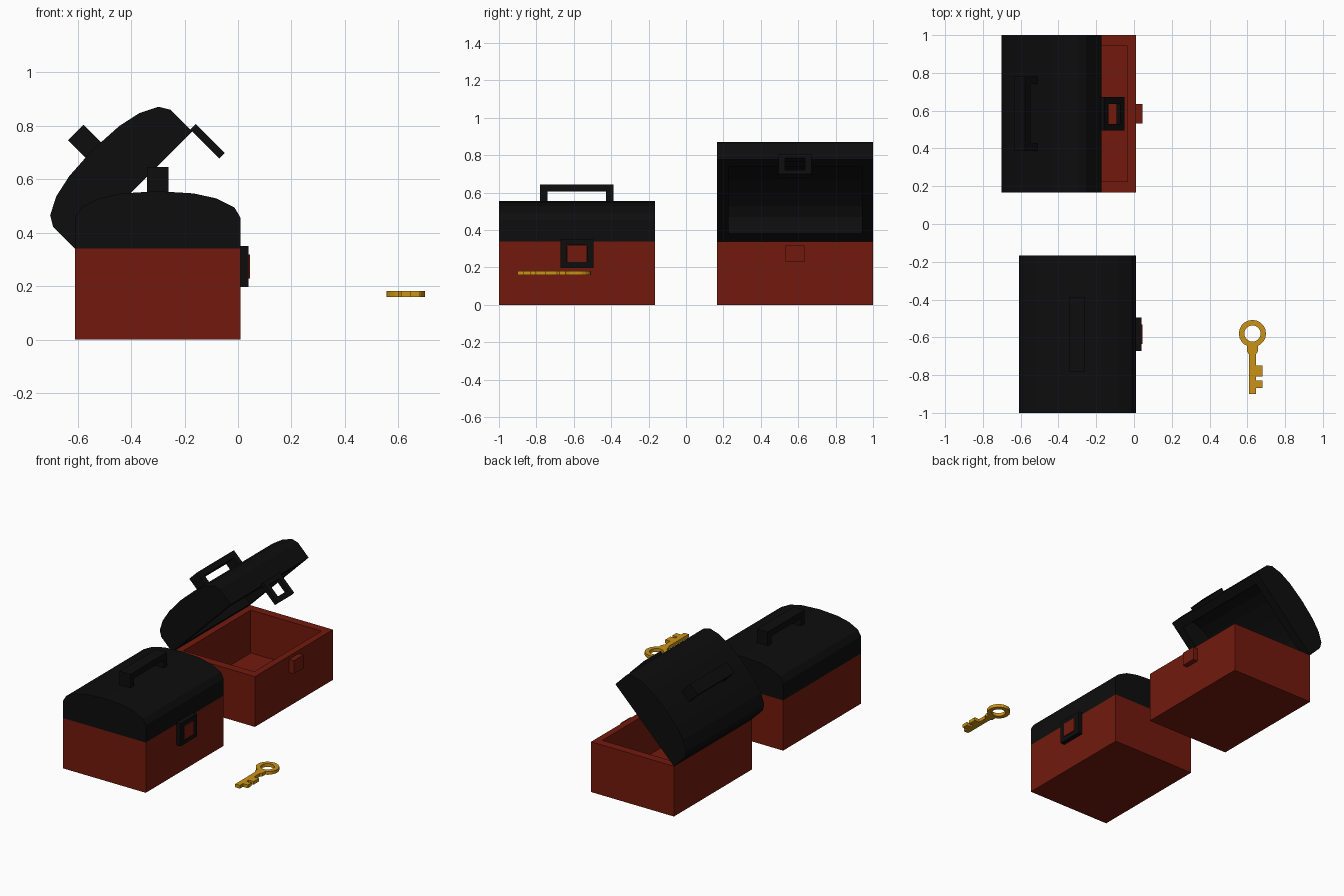
import bpy, bmesh, math
from mathutils import Matrix, Vector

if "Cube" in bpy.data.objects:
    bpy.data.objects.remove(bpy.data.objects["Cube"])


def material(name, rgb):
    m = bpy.data.materials.new(name)
    m.diffuse_color = (*rgb, 1)
    m.use_nodes = True
    m.node_tree.nodes["Principled BSDF"].inputs["Base Color"].default_value = m.diffuse_color
    return m


RED = material("red_paint", (0.17, 0.010, 0.004))
BLACK = material("black_paint", (0.004, 0.004, 0.004))
GOLD = material("gold", (0.60, 0.29, 0.008))


def finish(bm, name, mat, matrix=Matrix()):
    bmesh.ops.recalc_face_normals(bm, faces=bm.faces)
    bm.transform(matrix)
    me = bpy.data.meshes.new(name)
    bm.to_mesh(me)
    bm.free()
    me.materials.append(mat)
    ob = bpy.data.objects.new(name, me)
    bpy.context.collection.objects.link(ob)
    return ob


def shell(name, outer, inner, half, wall, mat, matrix):
    """Hollow trough: open x-z profiles run along y, joined by a flat rim."""
    bm = bmesh.new()

    def trough(profile, h):
        a, b = [[bm.verts.new((x, y, z)) for x, z in profile] for y in (-h, h)]
        bm.faces.new(a)
        bm.faces.new(b)
        for i in range(len(a) - 1):
            bm.faces.new((a[i], a[i + 1], b[i + 1], b[i]))
        return a[0], a[-1], b[-1], b[0]

    o, n = trough(outer, half), trough(inner, half - wall)
    for i in range(4):
        j = (i + 1) % 4
        bm.faces.new((o[i], o[j], n[j], n[i]))
    return finish(bm, name, mat, matrix)


def prism(bm, points, depth):
    """Extrude a closed outline of 3D points along a vector."""
    f = bm.faces.new([bm.verts.new(p) for p in points])
    r = bmesh.ops.extrude_face_region(bm, geom=[f], use_keep_orig=True)
    vs = [v for v in r["geom"] if isinstance(v, bmesh.types.BMVert)]
    bmesh.ops.translate(bm, verts=vs, vec=Vector(depth))


def ring(bm, outer, inner, depth):
    """Flat frame between two closed loops, given a thickness."""
    d = Vector(depth)
    rows = [[bm.verts.new(Vector(p) + s) for p in loop]
            for loop, s in ((outer, d * 0), (outer, d), (inner, d), (inner, d * 0))]
    n = len(outer)
    for k in range(4):
        a, b = rows[k], rows[(k + 1) % 4]
        for i in range(n):
            j = (i + 1) % n
            bm.faces.new((a[i], a[j], b[j], b[i]))


def rect_x(x, hy, z0, z1):
    return [(x, -hy, z0), (x, hy, z0), (x, hy, z1), (x, -hy, z1)]


X0, X1, XC, H, HALF = -0.61, 0.01, -0.30, 0.34, 0.4165

# Domed lid profiles, mirrored about the middle
dome = [(0.31, 0.34), (0.31, 0.455), (0.287, 0.494), (0.22, 0.528), (0.133, 0.547)]
hollow = [(0.25, 0.34), (0.25, 0.425), (0.235, 0.45), (0.18, 0.478), (0.11, 0.492)]


def mirrored(pts, top):
    return ([(XC + x, z) for x, z in pts] + [(XC, top)]
            + [(XC - x, z) for x, z in reversed(pts)])


def chest(prefix, yc, angle):
    place = Matrix.Translation((0, yc, 0))
    hinge = Matrix.Translation((X0, 0, H))
    swing = place @ hinge @ Matrix.Rotation(-angle, 4, 'Y') @ hinge.inverted()

    # Box with open top
    shell(prefix + "_box", [(X0, H), (X0, 0), (X1, 0), (X1, H)],
          [(X0 + .045, H), (X0 + .045, .05), (X1 - .045, .05), (X1 - .045, H)],
          HALF, 0.057, RED, place)
    # Staple block on the box front
    bm = bmesh.new()
    prism(bm, rect_x(X1 - .005, 0.051, 0.228, 0.318), (0.04, 0, 0))
    finish(bm, prefix + "_staple", RED, place)
    # Lid
    shell(prefix + "_lid", mirrored(dome, 0.555), mirrored(hollow, 0.498),
          HALF, 0.06, BLACK, swing)
    # Handle
    bm = bmesh.new()
    prism(bm, [(XC - .041, y, z) for y, z in
               ((-.197, .54), (-.197, .645), (.197, .645), (.197, .54),
                (.157, .54), (.157, .605), (-.157, .605), (-.157, .54))], (.082, 0, 0))
    finish(bm, prefix + "_handle", BLACK, swing)
    # Latch frame
    bm = bmesh.new()
    ring(bm, rect_x(X1, 0.088, 0.197, 0.35), rect_x(X1, 0.053, 0.23, 0.32), (0.03, 0, 0))
    finish(bm, prefix + "_latch", BLACK, swing)


chest("closed_chest", -0.5835, 0)
chest("open_chest", 0.5835, math.radians(45))

# Key: bow ring, collar and toothed shaft
KX, KY, KZ, T = 0.627, -0.58, 0.16, 0.022


def circle(r, n=20):
    return [(KX + r * math.cos(2 * math.pi * i / n),
             KY + r * math.sin(2 * math.pi * i / n), KZ) for i in range(n)]


bm = bmesh.new()
ring(bm, circle(0.072), circle(0.043), (0, 0, T))
finish(bm, "key_bow", GOLD)

bm = bmesh.new()
prism(bm, [(KX + x, y, KZ) for x, y in
           ((-.029, -.643), (-.029, -.675), (-.018, -.69), (-.018, -.9), (.018, -.9),
            (.018, -.868), (.054, -.868), (.054, -.828), (.018, -.828),
            (.018, -.807), (.054, -.807), (.054, -.75), (.018, -.75),
            (.018, -.69), (.029, -.675), (.029, -.643))], (0, 0, T))
finish(bm, "key_shaft", GOLD)
